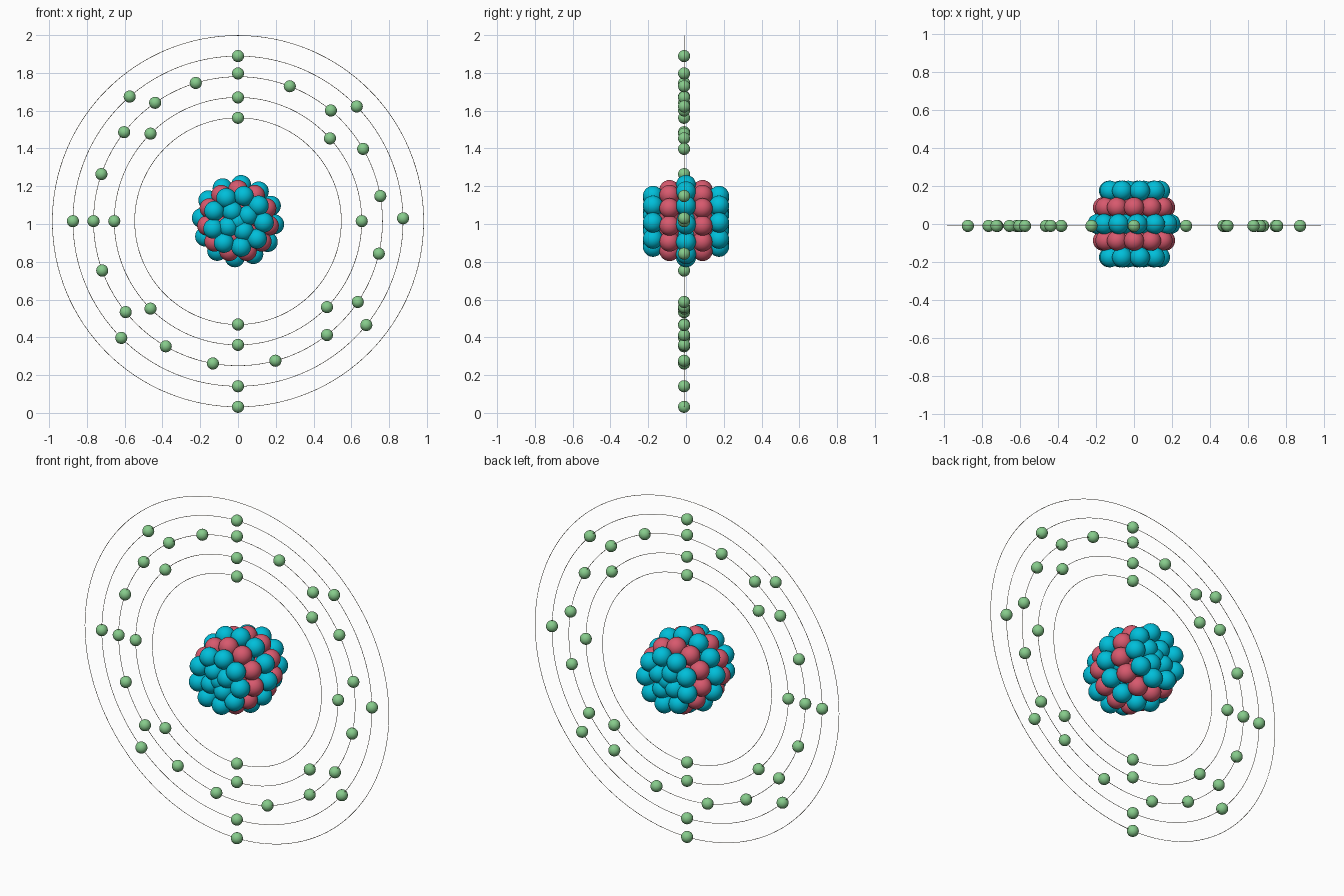
import bpy, math

cube = bpy.data.objects.get("Cube")
if cube:
    bpy.data.objects.remove(cube, do_unlink=True)

CENTRE_Z = 1.015
SHELL_Y = -0.01


def material(name, rgb):
    mat = bpy.data.materials.new(name)
    mat.use_nodes = True
    colour = (*rgb, 1)
    mat.diffuse_color = colour
    mat.node_tree.nodes["Principled BSDF"].inputs["Base Color"].default_value = colour
    return mat


blue = material("neutron blue", (0.0, 0.52, 0.7))
red = material("proton red", (0.68, 0.1, 0.155))
green = material("electron green", (0.24, 0.6, 0.26))
tan = material("orbit tan grey", (0.42, 0.37, 0.28))


def ball_mesh(name, radius, segments, mat):
    """One smooth sphere mesh, shared by every ball of its kind."""
    bpy.ops.mesh.primitive_uv_sphere_add(radius=radius, segments=segments, ring_count=segments // 2)
    bpy.ops.object.shade_smooth()
    obj = bpy.context.object
    mesh = obj.data
    mesh.name = name
    mesh.materials.append(mat)
    bpy.data.objects.remove(obj)
    return mesh


neutron = ball_mesh("neutron", 0.053, 28, blue)
proton = ball_mesh("proton", 0.053, 28, red)
electron = ball_mesh("electron", 0.032, 24, green)


def place(mesh, radius, degrees, y):
    a = math.radians(degrees)
    obj = bpy.data.objects.new(mesh.name, mesh)
    obj.location = (radius * math.cos(a), y, CENTRE_Z + radius * math.sin(a))
    bpy.context.collection.objects.link(obj)


def ball_ring(mesh, y, radius, count, phase):
    for i in range(count):
        place(mesh, radius, phase + i * 360 / count, y)


# Nucleus: five layers of rings, alternating neutrons and protons
ball_ring(neutron, 0, 0.192, 12, 25)
ball_ring(neutron, 0, 0.09, 6, 0)
for side in (-1, 1):
    ball_ring(proton, side * 0.0875, 0.165, 11, 90)
    ball_ring(proton, side * 0.0875, 0.08, 6, 15)
    ball_ring(neutron, side * 0.175, 0.137, 9, 77)
    ball_ring(neutron, side * 0.175, 0.06, 4, 30)
    place(neutron, 0, 0, side * 0.165)

# Electron shells: orbit radius and the angles of its electrons
shells = [
    (0.547, [90, 270]),
    (0.655, [0, 42, 90, 135, 180, 225, 270, 316]),
    (0.765, [10, 30, 50, 69, 107, 125, 142, 161, 180, 200, 219, 240, 260,
             285, 308, 326, 347]),
    (0.874, [1, 44, 90, 131, 180, 225, 270, 321]),
    (0.983, [270]),
]
for number, (radius, angles) in enumerate(shells, 1):
    bpy.ops.mesh.primitive_torus_add(
        major_radius=radius, minor_radius=0.0014, major_segments=128, minor_segments=6,
        location=(0, SHELL_Y, CENTRE_Z), rotation=(math.pi / 2, 0, 0))
    bpy.ops.object.shade_smooth()
    orbit = bpy.context.object
    orbit.name = f"orbit_{number}"
    orbit.data.materials.append(tan)
    for angle in angles:
        place(electron, radius, angle, SHELL_Y)

# The top electron of the third shell sits just outside its orbit
place(electron, 0.782, 90, SHELL_Y)
